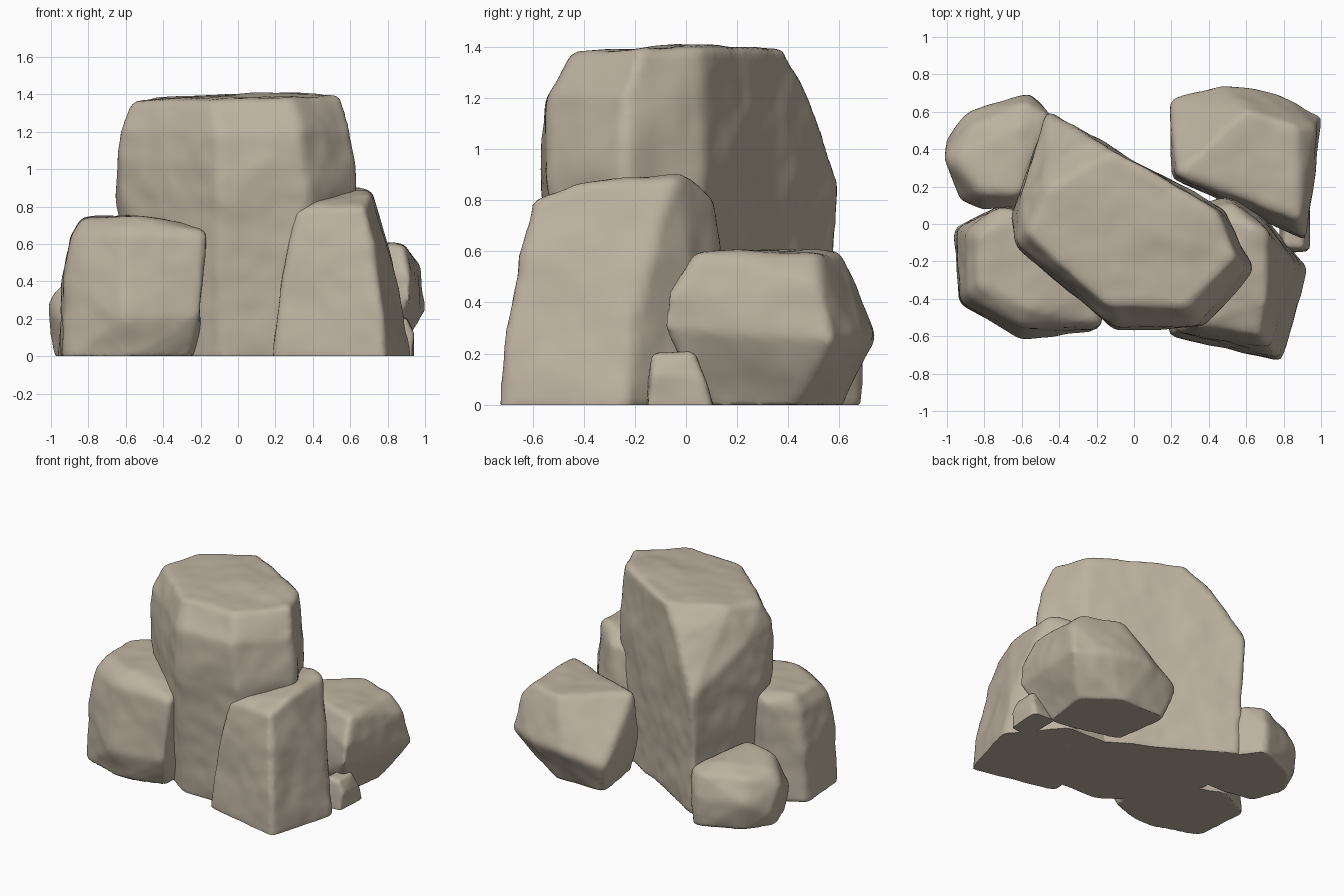
import bpy, bmesh
from mathutils import Vector, noise

stone = bpy.data.materials.new("warm_grey_stone")
stone.diffuse_color = (0.51, 0.445, 0.35, 1)


def rock(name, points, round_off=0.02, bump=0.014, voxel=0.02, seed=0):
    """Convex boulder from a few corner points, chipped edges and a lumpy surface."""
    bm = bmesh.new()
    for x, y, z in points:
        # push the base slightly under the ground, it is flattened later
        bm.verts.new((x, y, z if z > 0 else -0.03))
    hull = bmesh.ops.convex_hull(bm, input=bm.verts)
    loose = list({g for g in hull["geom_interior"] + hull["geom_unused"]
                  if isinstance(g, bmesh.types.BMVert)})
    bmesh.ops.delete(bm, geom=loose, context='VERTS')
    bmesh.ops.recalc_face_normals(bm, faces=bm.faces)
    me = bpy.data.meshes.new(name)
    bm.to_mesh(me)
    bm.free()
    ob = bpy.data.objects.new(name, me)
    bpy.context.collection.objects.link(ob)

    # slightly rounded corners on an even mesh
    bev = ob.modifiers.new("chip", 'BEVEL')
    bev.width, bev.segments, bev.angle_limit = round_off, 1, 0.35
    rem = ob.modifiers.new("even", 'REMESH')
    rem.mode, rem.voxel_size = 'VOXEL', voxel
    smo = ob.modifiers.new("soften", 'SMOOTH')
    smo.factor, smo.iterations = 0.5, 3
    bpy.ops.object.select_all(action='DESELECT')
    ob.select_set(True)
    bpy.context.view_layer.objects.active = ob
    bpy.ops.object.convert(target='MESH')

    # broad lumps plus fine chips, then a flat base
    me = ob.data
    off = Vector((seed * 3.7, seed * 1.3, seed * 5.1))
    moved = []
    for v in me.vertices:
        lump = noise.noise(v.co * 3.5 + off) + 0.4 * noise.noise(v.co * 9 + off)
        moved.append(v.co + v.normal * (bump * lump + 0.002))
    for v, co in zip(me.vertices, moved):
        co.z = max(co.z, 0)
        v.co = co
    me.materials.clear()
    me.materials.append(stone)
    bpy.ops.object.shade_smooth_by_angle(angle=0.9)
    return ob


# tall diagonal slab in the middle
rock("main_slab", [
    (-.45, .56, 0), (-.56, .1, 0), (-.3, -.35, 0), (-.1, -.5, 0),
    (.25, -.5, 0), (.55, -.2, 0), (.44, .05, 0),
    (-.46, .6, .86), (-.65, .05, .85), (-.63, -.12, .9), (-.1, -.565, .85),
    (.38, -.54, .85), (.645, -.24, .95), (.48, .07, .9),
    (-.27, .49, 1.2), (-.61, .15, 1.15), (-.63, -.1, 1.2), (-.1, -.55, 1.2),
    (.33, -.545, 1.2), (.6, -.24, 1.2), (.47, .06, 1.2),
    (-.1, .39, 1.395), (-.48, .18, 1.375), (-.57, -.05, 1.36), (-.15, -.43, 1.37),
    (.28, -.44, 1.38), (.54, -.17, 1.395), (.45, .06, 1.395), (0, 0, 1.405)],
    seed=1)

# blocky boulder at the front left
rock("front_left_boulder", [
    (-.96, -.03, 0), (-.93, -.42, 0), (-.6, -.55, 0), (-.26, -.47, 0),
    (-.22, -.1, 0), (-.7, .1, 0),
    (-.93, -.42, .4), (-.62, -.61, .2), (-.2, -.58, .22), (-.94, -.02, .4),
    (-.88, -.38, .65), (-.6, -.55, .66), (-.17, -.54, .66), (-.9, -.04, .64),
    (-.83, -.33, .735), (-.84, -.06, .74), (-.55, -.45, .75), (-.17, -.42, .685),
    (-.55, .05, .75), (-.2, -.1, .7), (-.7, .09, .72)], seed=2)

# leaning wedge at the front right
rock("front_right_boulder", [
    (.19, -.59, 0), (.79, -.735, 0), (.92, -.24, 0), (.65, .1, 0), (.25, .1, 0),
    (.21, -.58, .3), (.77, -.71, .28), (.87, -.22, .35), (.28, -.57, .6),
    (.31, -.54, .77), (.68, -.6, .8), (.4, -.52, .81), (.71, -.42, .87),
    (.78, -.1, .7), (.72, -.04, .88), (.63, .0, .91), (.4, .0, .84),
    (.52, .12, .8), (.5, .14, .65), (.3, .05, .8)], seed=3)

# tilted block at the back right
rock("back_right_boulder", [
    (.26, .58, 0), (.6, .6, 0), (.82, .42, 0), (.78, .1, 0), (.3, .2, 0),
    (.19, .67, .2), (.48, .74, .27), (.77, .7, .27), (1.01, .58, .25),
    (.98, .52, .48), (.92, -.1, .3), (.92, -.08, .42), (.2, .25, .3),
    (.61, .61, .605), (.87, .52, .59), (.88, .03, .595),
    (.23, .27, .6)], round_off=0.015, seed=4)

# low stone at the back left
rock("back_left_stone", [
    (-.97, .36, 0), (-.84, .56, 0), (-.55, .68, 0), (-.9, .15, 0), (-.5, .1, 0),
    (-.4, .5, 0), (-1.015, .35, .3), (-1.01, .45, .12), (-.89, .6, .2),
    (-.57, .695, .2), (-.93, .13, .17), (-.8, .07, .25),
    (-.57, .65, .36), (-.45, .58, .36), (-.88, .52, .35), (-.93, .35, .38),
    (-.83, .18, .41), (-.62, .5, .42), (-.6, .15, .44)], seed=5)

# pebble wedged at the right side
rock("side_pebble", [
    (.93, -.15, 0), (.93, .1, 0), (.78, .11, 0), (.78, -.16, 0),
    (.94, -.13, .12), (.93, .07, .1), (.9, -.13, .2), (.9, .03, .205),
    (.8, -.12, .2), (.8, .03, .2)], round_off=0.01, bump=0.01, voxel=0.012, seed=6)
